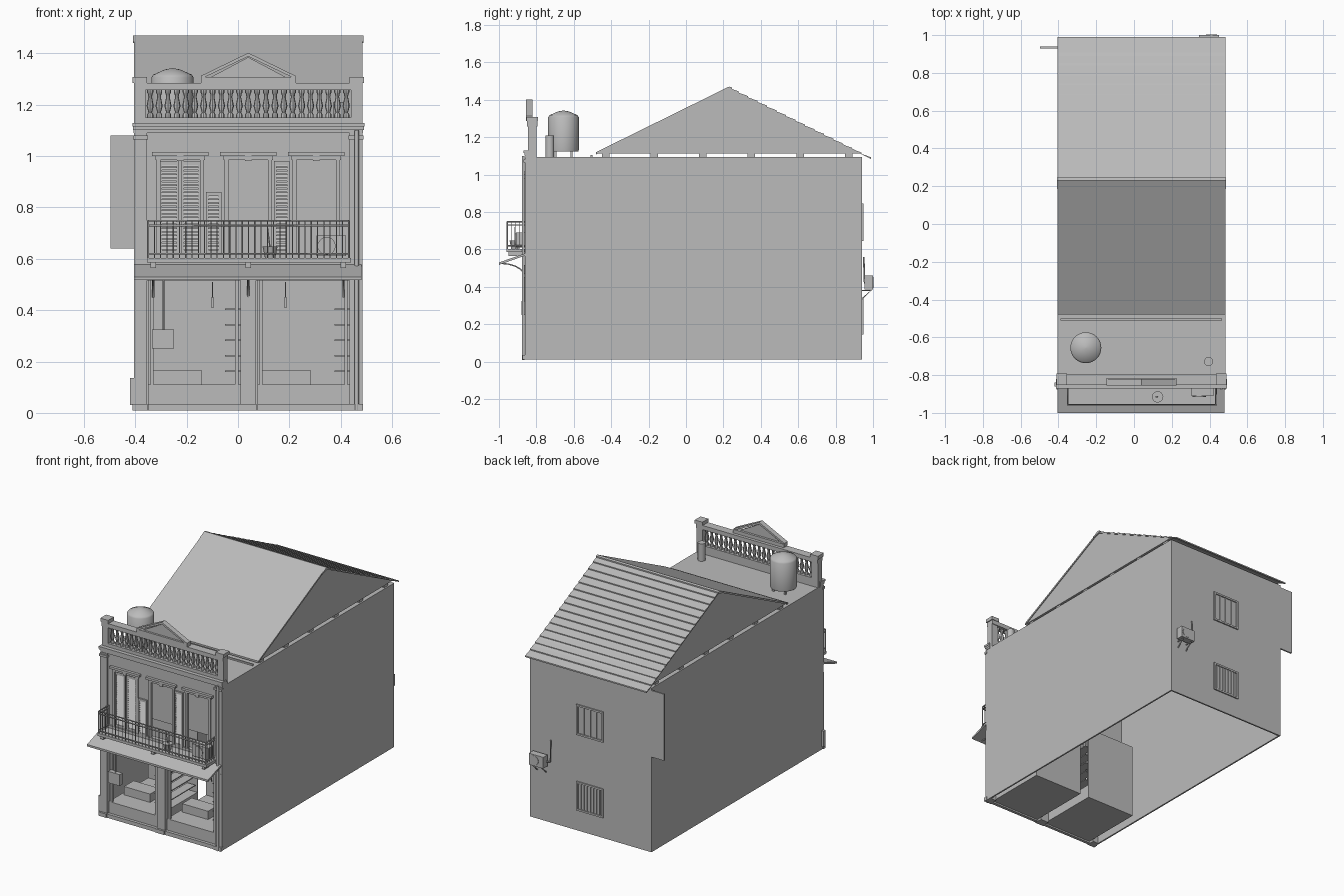
import bpy, bmesh, math
from mathutils import Vector

default_cube = bpy.data.objects.get("Cube")
if default_cube:
    bpy.data.objects.remove(default_cube, do_unlink=True)

plaster = bpy.data.materials.new("plain grey")
plaster.use_nodes = True
GREY = (.5, .5, .5, 1)
plaster.diffuse_color = GREY
plaster.node_tree.nodes["Principled BSDF"].inputs["Base Color"].default_value = GREY

# Main limits of the building
RIGHT, LEFT, FRONT, BACK = -.405, .485, -.85, .94
BASE, DECK = .01, 1.095


def finish(name, bm):
    bmesh.ops.recalc_face_normals(bm, faces=bm.faces)
    mesh = bpy.data.meshes.new(name)
    bm.to_mesh(mesh)
    bm.free()
    mesh.materials.append(plaster)
    obj = bpy.data.objects.new(name, mesh)
    bpy.context.collection.objects.link(obj)
    return obj


def box(name, x0, x1, y0, y1, z0, z1):
    bm = bmesh.new()
    bmesh.ops.create_cube(bm, size=1)
    for v in bm.verts:
        v.co = Vector(((x0 + x1) / 2 + v.co.x * (x1 - x0),
                       (y0 + y1) / 2 + v.co.y * (y1 - y0),
                       (z0 + z1) / 2 + v.co.z * (z1 - z0)))
    return finish(name, bm)


def prism(name, points, start, end, axis="x"):
    """Extrude a closed profile of (horizontal, z) points along x or y."""
    def place(h, z, depth):
        return (depth, h, z) if axis == "x" else (h, depth, z)
    bm = bmesh.new()
    face = bm.faces.new([bm.verts.new(place(h, z, start)) for h, z in points])
    new = bmesh.ops.extrude_face_region(bm, geom=[face])["geom"]
    shift = Vector(place(0, 0, end - start))
    bmesh.ops.translate(bm, vec=shift, verts=[g for g in new if isinstance(g, bmesh.types.BMVert)])
    return finish(name, bm)


def lathe(name, profile, location, sides):
    """Spin a profile of (radius, z) points about a vertical axis."""
    bm = bmesh.new()
    rings = [[bm.verts.new((r * math.cos(math.tau * i / sides), r * math.sin(math.tau * i / sides), z))
              for i in range(sides)] for r, z in profile]
    for low, high in zip(rings, rings[1:]):
        for i in range(sides):
            j = (i + 1) % sides
            bm.faces.new((low[i], low[j], high[j], high[i]))
    bm.faces.new(rings[0])
    bm.faces.new(rings[-1])
    obj = finish(name, bm)
    obj.location = location
    for polygon in obj.data.polygons:
        polygon.use_smooth = len(polygon.vertices) == 4
    obj.data.set_sharp_from_angle(angle=math.radians(35))
    return obj


def tube(name, points, radius):
    curve = bpy.data.curves.new(name, "CURVE")
    curve.dimensions = "3D"
    curve.bevel_depth = radius
    curve.bevel_resolution = 1
    curve.use_fill_caps = True
    spline = curve.splines.new("POLY")
    spline.points.add(len(points) - 1)
    for target, p in zip(spline.points, points):
        target.co = (*p, 1)
    curve.materials.append(plaster)
    obj = bpy.data.objects.new(name, curve)
    bpy.context.collection.objects.link(obj)
    return obj


# Outer shell, open underneath
for side, x in (("right", RIGHT), ("left", LEFT - .01)):
    box(f"{side}_wall", x, x + .01, FRONT, BACK, BASE, DECK)
box("back_wall", RIGHT, LEFT, BACK - .01, BACK, BASE, DECK)
box("back_wall_extension", -.497, RIGHT, BACK - .01, BACK, .64, 1.08)
box("roof_deck", RIGHT, LEFT, FRONT, BACK, DECK - .015, DECK)

# Pitched roof: gable body, smooth front sheet, stepped back courses
RIDGE_Y, RIDGE_Z = .23, 1.47
prism("gable_body", [(-.475, 1.113), (BACK, 1.113), (RIDGE_Y, RIDGE_Z - .012)], RIGHT + .005, LEFT - .005)
prism("front_roof_sheet", [(-.48, 1.108), (RIDGE_Y, RIDGE_Z - .012), (RIDGE_Y, RIDGE_Z), (-.48, 1.12)], RIGHT, LEFT)
courses = 15
run, drop = (.99 - RIDGE_Y) / courses, (RIDGE_Z - 1.092) / courses
steps = []
for i in range(courses):
    y, z = RIDGE_Y + i * run, RIDGE_Z - i * drop
    steps += [(y, z - .007), (y + run, z - drop)]
prism("back_roof_courses", steps + [(.99, 1.083), (RIDGE_Y, RIDGE_Z - .014)], RIGHT, LEFT)
prism("ridge_cap", [(.185, 1.447), (RIDGE_Y, RIDGE_Z), (.245, 1.466), (.245, 1.455), (.185, 1.44)],
      RIGHT - .003, LEFT + .003)
for i in range(6):
    y = -.45 + i * .26
    box("roof_bearer", RIGHT + .01, LEFT - .01, y, y + .04, DECK, 1.115)

# Shop rooms: floor, rear partition, counter, shelves and shutter rails
for name, x0, x1 in (("right", -.35, .01), ("left", .075, .435)):
    box(f"{name}_shop_floor", x0, x1, FRONT, -.43, .02, .11)
    box(f"{name}_shop_partition", x0, x1, -.44, -.43, .02, .515)
    box(f"{name}_shop_step", x0, x1, FRONT - .02, FRONT, BASE, .035)
    box(f"{name}_counter", x0 + .02, x0 + .21, -.72, -.62, .11, .165)
    for x in (x0 + .015, x1 - .015):
        box(f"{name}_shutter_rail", x - .006, x + .006, FRONT, FRONT + .02, .11, .515)
    for i in range(5):
        z = .16 + i * .06
        box(f"{name}_shop_shelf", x1 - .06, x1, -.8, -.46, z, z + .006)
    lamp_x = x0 + .25 if name == "right" else x0 + .11
    tube(f"{name}_lamp_cord", [(lamp_x, -.7, .51), (lamp_x, -.7, .45)], .002)
    box(f"{name}_lamp", lamp_x - .006, lamp_x + .006, -.706, -.694, .41, .45)
box("hanging_sign", -.335, -.25, FRONT - .03, FRONT, .25, .325)
tube("sign_rod", [(-.29, FRONT - .015, .325), (-.29, FRONT - .015, .515)], .004)

# Front pilasters with bases and caps
for name, x0, x1 in (("right", RIGHT, -.355), ("centre", .01, .07), ("left", .435, LEFT)):
    box(f"{name}_lower_pilaster", x0, x1, FRONT - .012, FRONT + .03, BASE, .515)
    box(f"{name}_pilaster_base", x0 - .005, x1 + .002, FRONT - .025, FRONT, BASE, .035)
    if name != "centre":
        box(f"{name}_upper_pilaster", x0, x1, FRONT - .012, FRONT, .575, 1.09)
        box(f"{name}_pilaster_cap", x0 - .004, x1 + .004, FRONT - .02, FRONT, 1.065, 1.08)
box("corner_guard", RIGHT - .015, RIGHT, FRONT - .01, FRONT + .01, .03, .135)
box("front_fascia", RIGHT, LEFT, FRONT - .01, FRONT + .02, .515, .62)

# Upper front wall around three tall doorways
doors = [(-.31, -.14), (-.045, .125), (.22, .39)]
edges = [RIGHT] + [x for door in doors for x in door] + [LEFT]
for x0, x1 in zip(edges[::2], edges[1::2]):
    box("upper_wall_pier", x0, x1, FRONT, FRONT + .015, .62, .985)
box("upper_wall_head", RIGHT, LEFT, FRONT, FRONT + .015, .985, DECK)
box("upper_room_partition", RIGHT + .01, LEFT - .01, -.6, -.59, .6, DECK - .02)
for x0, x1 in doors:
    box("door_lintel", x0 - .025, x1 + .025, FRONT - .018, FRONT, 1, 1.015)
    box("door_head_moulding", x0 - .012, x1 + .012, FRONT - .01, FRONT, .985, 1)
    box("door_keystone", (x0 + x1) / 2 - .012, (x0 + x1) / 2 + .012, FRONT - .015, FRONT, .98, 1)
    for x in (x0, x1):
        box("door_jamb", x - .008, x + .008, FRONT - .008, FRONT + .01, .62, .985)


def shutter(x0, x1, y, top):
    """Louvred leaf: two stiles, end rails and evenly spaced slats."""
    for x in (x0, x1 - .01):
        box("shutter_stile", x, x + .01, y - .01, y, .62, top)
    for z in (.62, top - .015):
        box("shutter_rail", x0, x1, y - .01, y, z, z + .015)
    count = round((top - .65) / .014)
    for i in range(count):
        z = .637 + i * .014
        prism("shutter_slat", [(y - .01, z), (y - .007, z), (y, z + .011), (y - .003, z + .011)], x0 + .01, x1 - .01)


shutter(-.305, -.23, FRONT + .008, .98)
shutter(-.22, -.145, FRONT + .008, .98)
shutter(-.125, -.065, FRONT - .006, .86)
shutter(.14, .2, FRONT - .006, .98)

# Sloping awning, curved brackets and balcony
prism("awning", [(-1, .517), (-1, .53), (FRONT, .582), (FRONT, .57)], RIGHT, .48)
for x in (-.33, .04, .41):
    arc = [(x, -.99 + .13 * math.sin(t * math.pi / 10), .45 + .075 * math.cos(t * math.pi / 10)) for t in range(6)]
    tube("awning_bracket", arc, .004)
    box("balcony_bracket", x - .01, x + .01, -.95, FRONT, .565, .585)
box("balcony_floor", -.355, .44, -.96, FRONT, .585, .603)
rail = [(-.35, FRONT), (-.35, -.955), (.432, -.955), (.432, FRONT)]
for z in (.62, .73, .748):
    tube("balcony_rail", [(x, y, z) for x, y in rail], .004)
for (xa, ya), (xb, yb), count in zip(rail, rail[1:], (5, 32, 5)):
    for i in range(count + 1):
        x, y = xa + (xb - xa) * i / count, ya + (yb - ya) * i / count
        tube("balcony_bar", [(x, y, .6), (x, y, .748)], .004 if i in (0, count) else .0022)

# Balcony cooling unit and plant pot
box("balcony_cooler", .305, .42, -.91, -.86, .61, .69)
fan = lathe("cooler_fan", [(.035, 0), (.035, .006)], (.345, -.91, .65), 20)
fan.rotation_euler.x = math.pi / 2
lathe("plant_pot", [(.02, 0), (.028, .04), (.03, .045)], (.125, -.915, .603), 14)
tube("plant_stem", [(.125, -.915, .64), (.115, -.915, .72)], .003)

# Cornice, balustrade and pediment
for z, reach in ((1.09, .008), (1.102, .014), (1.115, .02)):
    box("cornice", RIGHT - reach / 3, LEFT + reach / 3, FRONT - reach, FRONT + .03, z, z + .013)
box("balustrade_plinth", RIGHT, LEFT, -.845, -.8, DECK, 1.15)
box("balustrade_handrail", RIGHT, LEFT, -.85, -.795, 1.257, 1.285)
for x0, x1 in ((RIGHT, -.36), (.44, LEFT)):
    box("balustrade_post", x0, x1, -.845, -.8, DECK, 1.29)
    box("post_cap", x0 - .006, x1 + .006, -.853, -.792, 1.285, 1.308)
urn = [(.012, 0), (.012, .012), (.007, .02), (.014, .045), (.007, .08), (.009, .092), (.012, .097), (.012, .107)]
for i in range(23):
    lathe("baluster", urn, (-.342 + i * .0347, -.822, 1.15), 8)
prism("pediment_panel", [(-.12, 1.3), (.2, 1.3), (.04, 1.385)], -.842, -.83, "y")
box("pediment_base", -.145, .225, -.855, -.815, 1.285, 1.308)
for sign in (-1, 1):
    prism("pediment_slope", [(.04 + sign * .185, 1.3), (.04 + sign * .185, 1.312), (.04, 1.402), (.04, 1.388)],
          -.855, -.82, "y")

# Deck lip and rooftop water tank
box("deck_lip", RIGHT + .015, LEFT - .02, -.51, -.5, DECK, DECK + .01)
lathe("water_tank", [(.08, 0), (.082, .01), (.082, .185), (.075, .195), (.03, .215), (.004, .22)],
      (-.255, -.655, 1.122), 32)
for i in range(4):
    a = math.pi * (i / 2 + .25)
    x, y = -.255 + .06 * math.cos(a), -.655 + .06 * math.sin(a)
    box("tank_leg", x - .006, x + .006, y - .006, y + .006, DECK, 1.125)
lathe("small_roof_drum", [(.024, 0), (.024, .115)], (.395, -.728, DECK), 14)

# Downpipe on the front corner
tube("downpipe", [(.462, FRONT - .02, .009), (.462, FRONT - .02, 1.1)], .009)

# Back windows with frames and bars
for z0, z1, bars in ((.65, .84, 3), (.15, .33, 7)):
    for x in (-.05, .135):
        box("back_window_jamb", x - .006, x + .006, BACK, BACK + .008, z0, z1)
    for z in (z0, z1):
        box("back_window_rail", -.056, .141, BACK, BACK + .008, z - .006, z + .006)
    for i in range(bars):
        x = -.05 + .185 * (i + 1) / (bars + 1)
        box("back_window_bar", x - .004, x + .004, BACK, BACK + .006, z0, z1)

# Cooling unit on the back wall
box("back_cooler", .345, .45, .955, 1, .385, .46)
back_fan = lathe("back_cooler_fan", [(.03, 0), (.03, .004)], (.41, .998, .423), 20)
back_fan.rotation_euler.x = -math.pi / 2
for x in (.365, .43):
    tube("cooler_bracket", [(x, BACK, .38), (x, .99, .38), (x, BACK, .335)], .004)
tube("cooler_pipe", [(.345, .965, .42), (.325, .955, .42), (.325, .95, .56)], .005)
